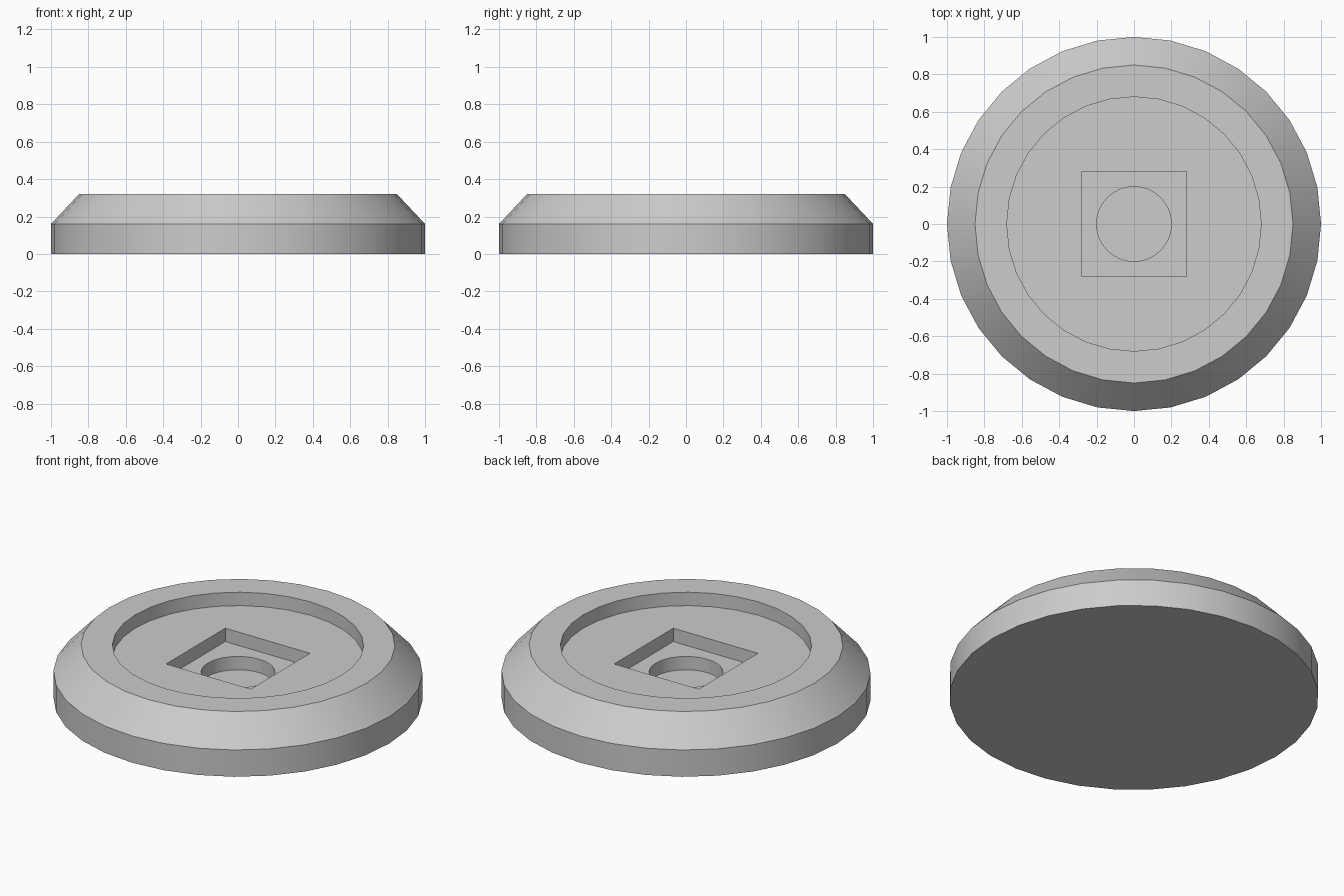
import bpy
import bmesh
import math

cube = bpy.data.objects.get("Cube")
if cube:
    bpy.data.objects.remove(cube, do_unlink=True)

SIDES = 32
HEIGHT = 0.32
STEP = 0.08  # depth of each recess

grey = bpy.data.materials.new("light_grey")
grey.use_nodes = True
colour = (0.604, 0.604, 0.604, 1)
grey.diffuse_color = colour
bsdf = next(n for n in grey.node_tree.nodes if n.type == 'BSDF_PRINCIPLED')
bsdf.inputs["Base Color"].default_value = colour


def stack(name, rings, sides=SIDES, turn=0.0):
    """Closed solid through (radius, z) rings, from bottom to top."""
    bm = bmesh.new()
    loops = []
    for radius, z in rings:
        angles = [turn + math.tau * i / sides for i in range(sides)]
        loops.append([bm.verts.new((radius * math.cos(a), radius * math.sin(a), z))
                      for a in angles])
    for low, high in zip(loops, loops[1:]):
        for i in range(sides):
            j = (i + 1) % sides
            bm.faces.new((low[i], low[j], high[j], high[i]))
    bm.faces.new(loops[0][::-1])
    bm.faces.new(loops[-1])
    mesh = bpy.data.meshes.new(name)
    bm.to_mesh(mesh)
    bm.free()
    mesh.materials.append(grey)
    obj = bpy.data.objects.new(name, mesh)
    bpy.context.collection.objects.link(obj)
    return obj


# Chamfered round base
base = stack("round_base", [(1, 0), (1, 0.16), (0.85, HEIGHT)])

# Stepped recesses: wide round, square, small round
cutters = [
    stack("round_recess", [(0.68, HEIGHT - STEP), (0.68, 0.5)]),
    stack("square_recess", [(0.28 * math.sqrt(2), HEIGHT - 2 * STEP),
                            (0.28 * math.sqrt(2), 0.5)], 4, math.pi / 4),
    stack("centre_hole", [(0.2, HEIGHT - 3 * STEP), (0.2, 0.5)]),
]
bpy.ops.object.select_all(action='DESELECT')
base.select_set(True)
bpy.context.view_layer.objects.active = base
for cutter in cutters:
    cutter.hide_render = True
    cut = base.modifiers.new(cutter.name, 'BOOLEAN')
    cut.operation = 'DIFFERENCE'
    cut.solver = 'EXACT'
    cut.object = cutter
    bpy.ops.object.modifier_apply(modifier=cut.name)
    bpy.data.objects.remove(cutter, do_unlink=True)

bpy.ops.object.shade_smooth_by_angle(angle=math.radians(30))
